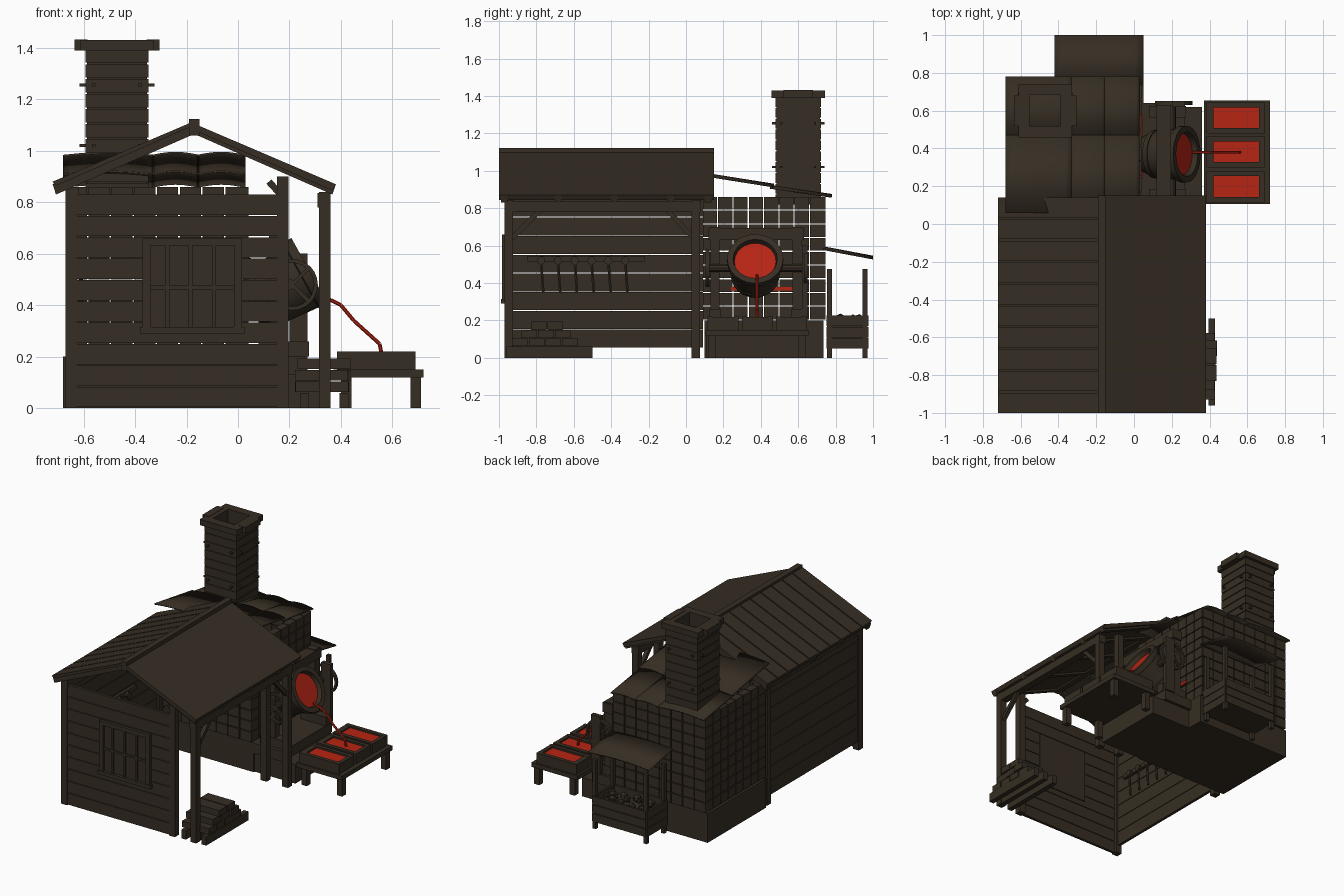
import bpy, bmesh, math, random
from mathutils import Vector, Matrix

random.seed(4)
if "Cube" in bpy.data.objects:
    bpy.data.objects.remove(bpy.data.objects["Cube"])


def material(name, rgb):
    m = bpy.data.materials.new(name)
    m.use_nodes = True
    m.diffuse_color = (*rgb, 1)
    m.node_tree.nodes["Principled BSDF"].inputs["Base Color"].default_value = (*rgb, 1)
    return m


WOOD = material("dark brown", (0.037, 0.027, 0.017))
HOT = material("molten red", (0.47, 0.018, 0.007))


def finish(name, bm, mat=WOOD, smooth=False):
    bmesh.ops.recalc_face_normals(bm, faces=bm.faces)
    me = bpy.data.meshes.new(name)
    bm.to_mesh(me)
    bm.free()
    me.materials.append(mat)
    ob = bpy.data.objects.new(name, me)
    bpy.context.collection.objects.link(ob)
    if smooth:
        bpy.ops.object.select_all(action="DESELECT")
        ob.select_set(True)
        bpy.context.view_layer.objects.active = ob
        bpy.ops.object.shade_smooth_by_angle()
    return ob


def add_box(bm, x0, x1, y0, y1, z0, z1):
    mid = Vector((x0 + x1, y0 + y1, z0 + z1)) / 2
    m = Matrix.Translation(mid) @ Matrix.Diagonal((x1 - x0, y1 - y0, z1 - z0, 1))
    bmesh.ops.create_cube(bm, size=1, matrix=m)


def boxes(name, items, mat=WOOD):
    bm = bmesh.new()
    for b in items:
        add_box(bm, *b)
    return finish(name, bm, mat)


def bars(name, pairs, r, sides=4, mat=WOOD):
    """Rods between pairs of points."""
    bm = bmesh.new()
    for a, b in pairs:
        a, b = Vector(a), Vector(b)
        rot = (b - a).to_track_quat("Z", "Y").to_matrix().to_4x4()
        turn = Matrix.Rotation(math.pi / sides, 4, "Z")
        bmesh.ops.create_cone(bm, cap_ends=True, segments=sides, radius1=r, radius2=r,
                              depth=(b - a).length, matrix=Matrix.Translation((a + b) / 2) @ rot @ turn)
    return finish(name, bm, mat, sides > 6)


def lathe(name, profile, matrix, mat=WOOD, steps=24):
    bm = bmesh.new()
    vs = [bm.verts.new((r, 0, z)) for r, z in profile]
    es = [bm.edges.new(p) for p in zip(vs, vs[1:])]
    bmesh.ops.spin(bm, geom=vs + es, cent=(0, 0, 0), axis=(0, 0, 1), angle=math.tau, steps=steps)
    bmesh.ops.remove_doubles(bm, verts=bm.verts, dist=0.0005)
    bm.transform(matrix)
    return finish(name, bm, mat, True)


def sheet(name, x0, x1, y0, y1, z0, z1, arch):
    """Thin sloping sheet with a gentle arch across x."""
    bm = bmesh.new()
    bmesh.ops.create_grid(bm, x_segments=10, y_segments=1, size=0.5)
    for v in bm.verts:
        u, t = v.co.x + 0.5, v.co.y + 0.5
        v.co = (x0 + u * (x1 - x0), y0 + t * (y1 - y0),
                z0 + t * (z1 - z0) + arch * (math.sin(math.pi * u) - 0.5))
    ob = finish(name, bm, WOOD, True)
    mod = ob.modifiers.new("thickness", "SOLIDIFY")
    mod.thickness = 0.008


# Main roof: plain right slope, planked left slope, ridge beam
RIDGE, TOP, EAVE, DROP = -0.17, 1.105, 0.55, 0.235


def slope(name, side, spans, thick, lift=0.0):
    bm = bmesh.new()
    for y0, y1 in spans:
        ends = []
        for y in (y0, y1):
            pts = [(0, TOP), (EAVE, TOP - DROP), (EAVE - 0.013, TOP - DROP - thick), (0, TOP - thick)]
            ends.append([bm.verts.new((RIDGE + side * x, y, z + lift)) for x, z in pts])
        bm.faces.new(ends[0])
        bm.faces.new(ends[1][::-1])
        for i in range(4):
            j = (i + 1) % 4
            bm.faces.new((ends[0][i], ends[1][i], ends[1][j], ends[0][j]))
    finish(name, bm)


slope("roof_right_slope", 1, [(-1, 0.15)], 0.025)
slope("roof_left_slope", -1, [(-0.99, 0.14)], 0.02)
PITCH = 1.15 / 10
slope("roof_left_planks", -1, [(-1 + i * PITCH, -1 + (i + 1) * PITCH - 0.009) for i in range(10)], 0.016, 0.01)
for s, label in ((1, "right"), (-1, "left")):
    slope("rafters_" + label, s, [(y, y + 0.035) for y in (-0.99, -0.7, -0.4, -0.1, 0.1)], 0.04)
boxes("ridge_beam", [(RIDGE - 0.02, RIDGE + 0.02, -1, 0.15, 1.06, 1.123)])

# House posts, beams and braces
boxes("posts", [(x, x + 0.045, y, y + 0.045, 0, h)
                for x, h in ((-0.67, 0.86), (0.152, 0.9), (0.315, 0.84)) for y in (-0.97, 0.03)])
boxes("eave_beams", [(0.308, 0.36, -0.97, 0.08, 0.78, 0.835), (-0.67, -0.62, -0.97, 0.08, 0.8, 0.86)])
bars("braces", [((0.335, -0.93, 0.64), (0.335, -0.78, 0.79)), ((0.335, 0.04, 0.64), (0.335, -0.1, 0.79)),
                ((0.175, -0.95, 0.82), (0.12, -0.95, 0.88))], 0.018)

# Plank walls
boxes("front_wall", [(-0.63, 0.155, -0.965, -0.945, i * 0.083 + 0.004, (i + 1) * 0.083) for i in range(10)])
boxes("left_wall", [(-0.66, -0.64, -0.94, 0.09, 0.055 + i * 0.1, 0.151 + i * 0.1) for i in range(8)])

# Window with frame and glazing bars
W0, W1, H0, H1 = -0.37, 0.015, 0.29, 0.66
boxes("window_frame", [(W0, W0 + 0.03, -0.985, -0.96, H0, H1), (W1 - 0.03, W1, -0.985, -0.96, H0, H1),
                       (W0, W1, -0.985, -0.96, H1 - 0.028, H1), (W0 - 0.01, W1 + 0.01, -0.99, -0.96, H0, H0 + 0.025)])
boxes("window_bars", [(W0 + 0.091 * i - 0.004, W0 + 0.091 * i + 0.012, -0.98, -0.96, H0, H1) for i in (1, 2, 3)]
      + [(W0, W1, -0.978, -0.96, 0.462, 0.476)])
boxes("window_panel", [(W0, W1, -0.97, -0.938, H0, H1)])

# Tool rack on the left wall
boxes("tool_rack", [(-0.64, -0.62, -0.85, -0.22, 0.515, 0.545)])
tools = [-0.775 + 0.09 * i for i in range(6)]
bars("tool_handles", [((-0.61, y, 0.52), (-0.61, y + 0.012, 0.35)) for y in tools], 0.008, 6)
bars("tool_heads", [((-0.625, y, 0.52), (-0.6, y, 0.52)) for y in tools], 0.022, 10)

# Firewood pile
boxes("wood_bearers", [(x, x + 0.035, -0.96, -0.5, 0, 0.06) for x in (0.24, 0.32, 0.395)])
pile = []
for row, (n, start) in enumerate(((4, -0.93), (3, -0.88), (2, -0.83))):
    for i in range(n):
        x, y = random.uniform(0.22, 0.235), start + i * 0.09
        pile.append((x, x + 0.205, y, y + 0.083, 0.062 + row * 0.045, 0.104 + row * 0.045))
boxes("firewood", pile)

# Furnace of block courses on a solid base
FX0, FX1, FY0, FY1 = -0.67, 0.04, 0.09, 0.745
boxes("furnace_base", [(FX0 - 0.01, FX1 + 0.01, 0.1, 0.735, 0, 0.2)])
bricks = []
GAP, COURSE = 0.006, 0.0733
for row in range(9):
    z = 0.2 + row * COURSE
    cols = 8
    for i in range(cols):
        a = FX0 + i * (FX1 - FX0) / cols
        b = FX0 + (i + 1) * (FX1 - FX0) / cols - GAP
        c = FY0 + i * (FY1 - FY0) / cols
        d = FY0 + (i + 1) * (FY1 - FY0) / cols - GAP
        zz = (z + GAP, z + COURSE)
        bricks += [(a, b, FY0, FY0 + 0.05, *zz), (a, b, FY1 - 0.05, FY1, *zz),
                   (FX0, FX0 + 0.05, c, d, *zz), (FX1 - 0.05, FX1, c, d, *zz)]
boxes("furnace_blocks", bricks)

# Sheet roof over the furnace, in two overlapping rows
for i, (a, b) in enumerate(((-0.68, -0.325), (-0.335, -0.15), (-0.16, 0.03))):
    sheet("sheet_upper_%d" % i, a, b, 0.06, 0.47, 0.99, 0.925, 0.012)
    sheet("sheet_lower_%d" % i, a, b, 0.45, 0.78, 0.918, 0.87, 0.012)

# Chimney
CX, CY, R = -0.47, 0.6, 0.122


def ring(half, wide, z0, z1):
    k = half - wide
    return [(CX - half, CX + half, CY - half, CY - k, z0, z1), (CX - half, CX + half, CY + k, CY + half, z0, z1),
            (CX - half, CX - k, CY - k, CY + k, z0, z1), (CX + k, CX + half, CY - k, CY + k, z0, z1)]


courses = []
for i in range(10):
    courses += ring(R, 0.04, 0.82 + i * 0.058, 0.872 + i * 0.058)
boxes("chimney_courses", courses)
boxes("chimney_lining", ring(R - 0.006, 0.03, 0.82, 1.4))
boxes("chimney_cap", ring(0.142, 0.06, 1.39, 1.43)
      + [(CX + s * 0.14 - 0.025, CX + s * 0.14 + 0.025, CY - 0.08, CY + 0.08, 1.39, 1.432) for s in (-1, 1)])
pegs = []
for z in (1.02, 1.255):
    for s in (-1, 1):
        pegs += [((CX - 0.145, CY + s * 0.09, z), (CX + 0.145, CY + s * 0.09, z)),
                 ((CX + s * 0.09, CY - 0.14, z), (CX + s * 0.09, CY + 0.14, z))]
bars("chimney_pegs", pegs, 0.009)

# Hearth block and pouring frame
boxes("hearth", [(0.04, 0.36, 0.11, 0.62, 0, 0.13), (0.04, 0.27, 0.1, 0.64, 0.13, 0.2)])
frame = []
for y in (0.13, 0.57):
    frame += [(0.125, 0.19, y, y + 0.05, 0.2, 0.7), (0.08, 0.275, y - 0.005, y + 0.055, 0.2, 0.26)]
boxes("pour_frame", frame + [(0.12, 0.195, 0.12, 0.63, 0.63, 0.695)])
boxes("frame_side_post", [(0.2, 0.27, 0.62, 0.65, 0.2, 0.6)])
bars("trunnion", [((0.2, 0.11, 0.48), (0.2, 0.64, 0.48))], 0.022, 10)
spin = Matrix.Rotation(math.pi / 2, 4, "X")
for label, y in (("front", 0.115), ("back", 0.64)):
    lathe("wheel_" + label, [(0.085, -0.01), (0.1, -0.01), (0.1, 0.01), (0.085, 0.01), (0.085, -0.01)],
          Matrix.Translation((0.21, y, 0.48)) @ spin)
    bars("wheel_spokes_" + label, [((0.21 - 0.065, y, 0.48 - s * 0.065), (0.21 + 0.065, y, 0.48 + s * 0.065))
                                   for s in (-1, 1)], 0.01)

# Tilted crucible with its molten fill and streams
tilt = Matrix.Translation((0.28, 0.37, 0.53)) @ Matrix.Rotation(math.radians(61), 4, "Y")
lathe("crucible", [(0, -0.27), (0.09, -0.27), (0.12, -0.2), (0.127, -0.2), (0.132, -0.17), (0.126, -0.17),
                   (0.137, -0.04), (0.15, -0.035), (0.15, 0), (0.118, 0), (0.108, -0.05), (0, -0.05)], tilt)
lathe("molten_fill", [(0, -0.03), (0.111, -0.03), (0.108, -0.048)], tilt, HOT)


def stream(name, pts, r):
    bars(name, list(zip(pts, pts[1:])), r, 8, HOT)


stream("pour_stream", [(0.31, 0.38, 0.44), (0.36, 0.38, 0.42), (0.4, 0.38, 0.4), (0.45, 0.38, 0.34),
                       (0.55, 0.38, 0.25), (0.56, 0.38, 0.2)], 0.008)
stream("feed_stream", [(0.0, 0.4, 0.41), (0.06, 0.415, 0.39), (0.13, 0.44, 0.37)], 0.009)
boxes("furnace_glow", [(0.038, 0.046, 0.24, 0.58, 0.36, 0.38)], HOT)

# Casting table with three moulds
boxes("casting_table", [(0.37, 0.72, 0.105, 0.655, 0.12, 0.15)]
      + [(x, x + 0.04, y, y + 0.04, 0, 0.12) for x in (0.4, 0.67) for y in (0.12, 0.6)])
moulds, fills = [], []
for y0 in (0.115, 0.3, 0.48):
    y1, x0, x1, t = y0 + 0.165, 0.385, 0.69, 0.027
    moulds += [(x0, x1, y0, y0 + t, 0.15, 0.22), (x0, x1, y1 - t, y1, 0.15, 0.22),
               (x0, x0 + t + 0.01, y0, y1, 0.15, 0.219), (x1 - t, x1, y0, y1, 0.15, 0.219)]
    fills.append((x0 + t, x1 - t, y0 + t, y1 - t, 0.15, 0.208))
boxes("moulds", moulds)
boxes("molten_castings", fills, HOT)

# Coal bin with a sheet awning behind the furnace
boxes("bin_posts", [(x, x + 0.025, y, y + 0.025, 0, 0.475) for x in (-0.38, 0.01) for y in (0.755, 0.945)])
slats = []
for i in range(3):
    z0, z1 = 0.05 + i * 0.06, 0.105 + i * 0.06
    slats += [(-0.375, 0.03, y, y + 0.014, z0, z1) for y in (0.75, 0.962)]
    slats += [(x, x + 0.014, 0.75, 0.97, z0, z1) for x in (-0.384, 0.024)]
boxes("bin_slats", slats + [(-0.37, 0.025, 0.755, 0.965, 0.05, 0.17)])
bm = bmesh.new()
for i in range(40):
    at = (random.uniform(-0.34, 0.0), random.uniform(0.79, 0.93), random.uniform(0.17, 0.21))
    bmesh.ops.create_icosphere(bm, subdivisions=1, radius=random.uniform(0.018, 0.03), matrix=Matrix.Translation(at))
finish("coal", bm)
sheet("bin_awning", -0.42, 0.05, 0.735, 1.0, 0.59, 0.54, 0.012)
